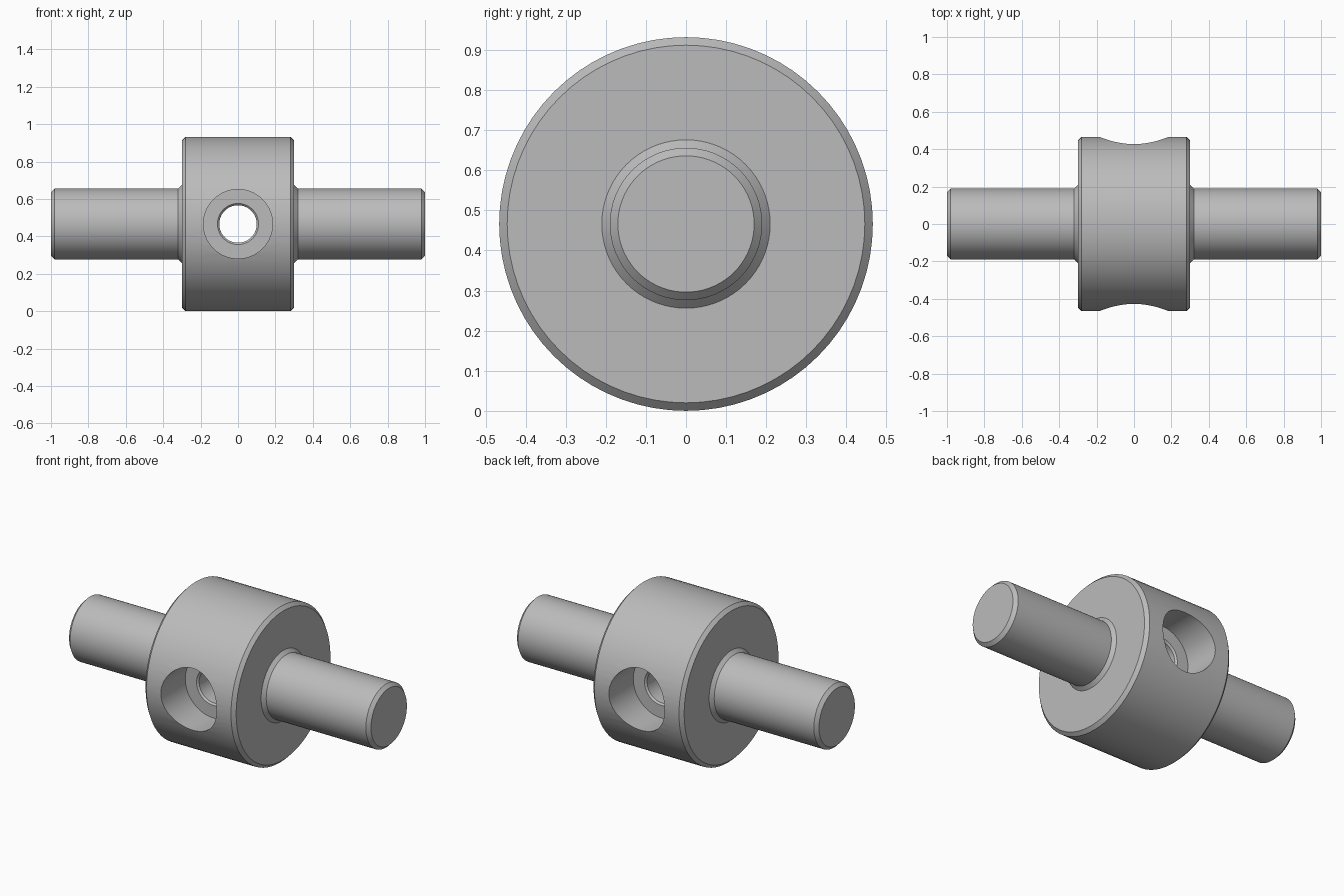
import bpy, bmesh, math
from mathutils import Matrix

cube = bpy.data.objects.get("Cube")
if cube:
    bpy.data.objects.remove(cube)

R = 0.466       # drum radius, also the height of the axis
SEGMENTS = 72

steel = bpy.data.materials.new("steel grey")
steel.use_nodes = True
grey = (0.5, 0.5, 0.5, 1)
steel.diffuse_color = grey
steel.node_tree.nodes["Principled BSDF"].inputs["Base Color"].default_value = grey


def lathe(name, half_profile, axis):
    """Closed solid turned about an axis, mirrored end to end, from (distance, radius) points."""
    profile = [(-d, r) for d, r in half_profile] + [(d, r) for d, r in reversed(half_profile)]
    bm = bmesh.new()
    rings = []
    for d, r in profile:
        ring = []
        for i in range(SEGMENTS):
            a = 2 * math.pi * i / SEGMENTS
            ring.append(bm.verts.new((r * math.cos(a), r * math.sin(a), d)))
        rings.append(ring)
    for lower, upper in zip(rings, rings[1:]):
        for i in range(SEGMENTS):
            j = (i + 1) % SEGMENTS
            bm.faces.new((lower[i], lower[j], upper[j], upper[i]))
    bm.faces.new(list(reversed(rings[0])))
    bm.faces.new(rings[-1])
    bmesh.ops.recalc_face_normals(bm, faces=bm.faces)
    bm.transform(Matrix.Rotation(math.pi / 2, 4, axis))
    mesh = bpy.data.meshes.new(name)
    bm.to_mesh(mesh)
    bm.free()
    mesh.materials.append(steel)
    obj = bpy.data.objects.new(name, mesh)
    bpy.context.collection.objects.link(obj)
    obj.location.z = R
    return obj


# Drum with a chamfered shaft on each end
hub = lathe("drum_and_shafts", [
    (1.0, 0.17), (0.98, 0.19), (0.32, 0.19), (0.30, 0.21),
    (0.30, R - 0.02), (0.28, R)], 'Y')

# Cross bore, widened at both mouths
cutter = lathe("bore_cutter", [
    (0.6, 0.185), (0.235, 0.185), (0.235, 0.11), (0.225, 0.10)], 'X')
cutter.hide_render = True
cutter.hide_viewport = True

cut = hub.modifiers.new("cross_bore", 'BOOLEAN')
cut.operation = 'DIFFERENCE'
cut.solver = 'EXACT'
cut.object = cutter

# Smooth turned surfaces, sharp rims
bpy.context.view_layer.objects.active = hub
hub.select_set(True)
bpy.ops.object.modifier_apply(modifier=cut.name)
bpy.data.objects.remove(cutter)
bpy.ops.object.shade_smooth_by_angle(angle=math.radians(30))
